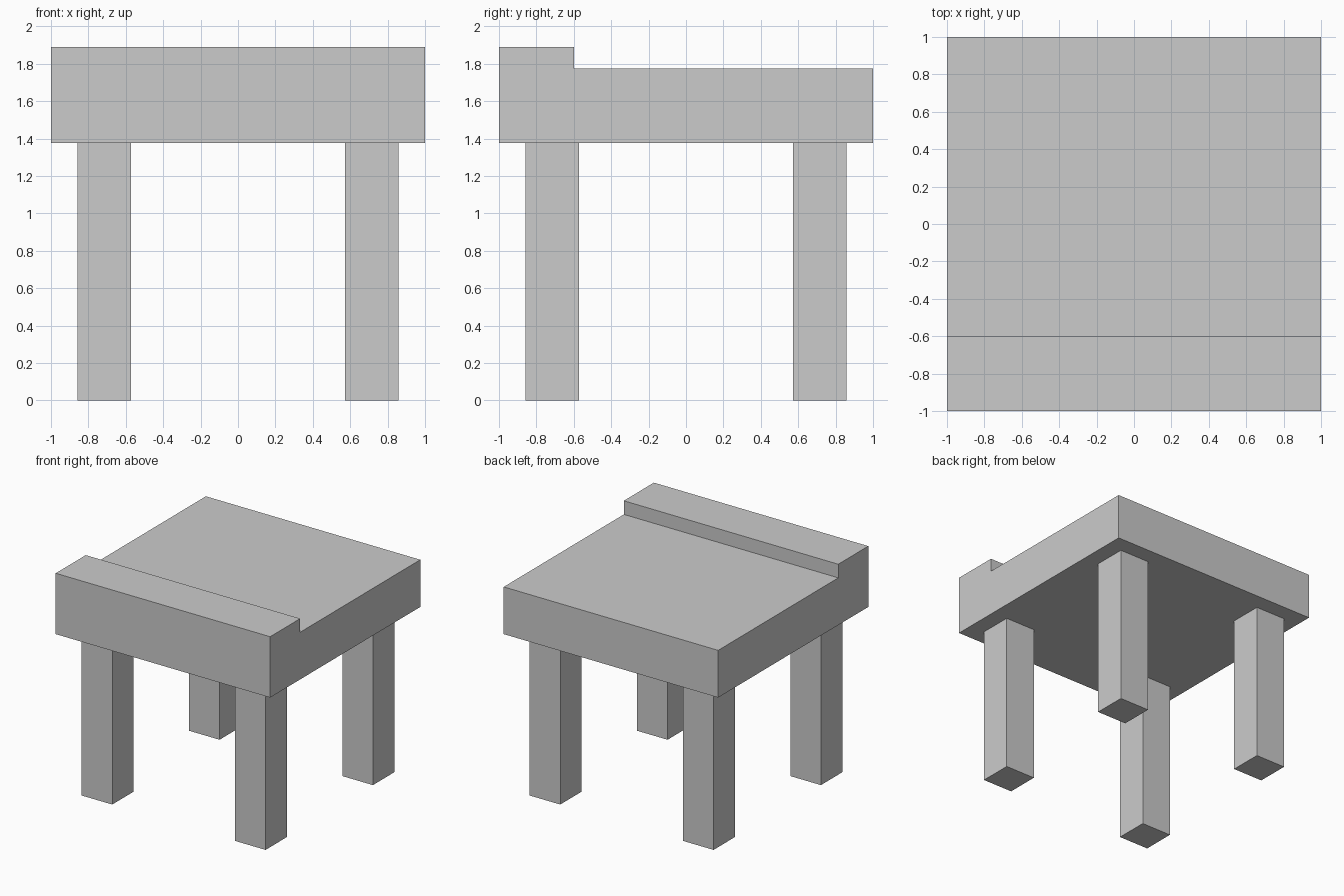
import bpy, bmesh

if "Cube" in bpy.data.objects:
    bpy.data.objects.remove(bpy.data.objects["Cube"])

TOP, SEAT, UNDER = 1.89, 1.775, 1.377
LEG_POS, LEG_W = 0.715, 0.285


def add_object(name, bm):
    bmesh.ops.recalc_face_normals(bm, faces=bm.faces)
    mesh = bpy.data.meshes.new(name)
    bm.to_mesh(mesh)
    bm.free()
    obj = bpy.data.objects.new(name, mesh)
    bpy.context.collection.objects.link(obj)
    return obj


# Table top: side profile with a raised front ledge, extruded across x
profile = [(-1, UNDER), (1, UNDER), (1, SEAT), (-0.6, SEAT), (-0.6, TOP), (-1, TOP)]
bm = bmesh.new()
side = bm.faces.new([bm.verts.new((-1, y, z)) for y, z in profile])
ext = bmesh.ops.extrude_face_region(bm, geom=[side], use_keep_orig=True)
verts = [g for g in ext["geom"] if isinstance(g, bmesh.types.BMVert)]
bmesh.ops.translate(bm, verts=verts, vec=(2, 0, 0))
add_object("table_top", bm)

# Four square legs
for y_name, sy in (("front", -1), ("back", 1)):
    for x_name, sx in (("left", -1), ("right", 1)):
        bm = bmesh.new()
        bmesh.ops.create_cube(bm, size=1)
        bmesh.ops.scale(bm, verts=bm.verts, vec=(LEG_W, LEG_W, UNDER))
        leg = add_object(f"{y_name}_{x_name}_leg", bm)
        leg.location = (sx * LEG_POS, sy * LEG_POS, UNDER / 2)
